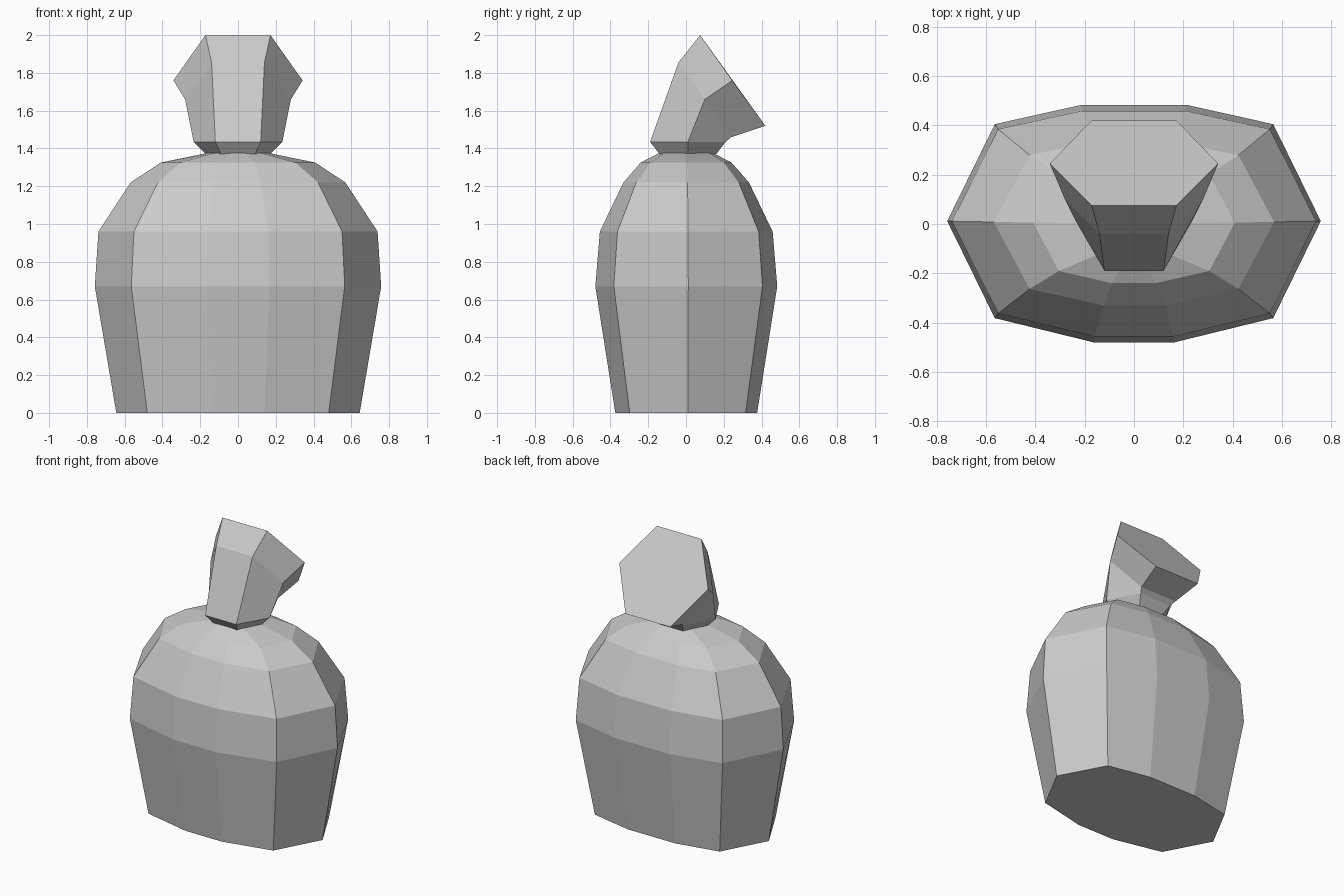
import bpy
import bmesh

default_cube = bpy.data.objects.get("Cube")
if default_cube:
    bpy.data.objects.remove(default_cube, do_unlink=True)


def make_material(name, colour):
    material = bpy.data.materials.new(name)
    material.use_nodes = True
    material.diffuse_color = colour
    material.node_tree.nodes["Principled BSDF"].inputs["Base Color"].default_value = colour
    return material


def mirrored_ring(half):
    """Close a front-to-back half outline by mirroring it across x."""
    return list(half) + [(-x, y, z) for x, y, z in reversed(half)]


def loft(name, rings, material):
    """Bridge equal-sized rings with flat faces and cap both ends."""
    bm = bmesh.new()
    loops = [[bm.verts.new(point) for point in ring] for ring in rings]
    for lower, upper in zip(loops, loops[1:]):
        count = len(lower)
        for i in range(count):
            j = (i + 1) % count
            bm.faces.new((lower[i], lower[j], upper[j], upper[i]))
    bm.faces.new(list(reversed(loops[0])))
    bm.faces.new(loops[-1])
    bmesh.ops.recalc_face_normals(bm, faces=bm.faces[:])
    mesh = bpy.data.meshes.new(name)
    bm.to_mesh(mesh)
    bm.free()
    mesh.materials.append(material)
    obj = bpy.data.objects.new(name, mesh)
    bpy.context.collection.objects.link(obj)
    return obj


grey = make_material("plain grey", (0.6, 0.6, 0.6, 1.0))

# Sack body: one ten-sided outline, scaled at each height
body_outline = [(0.165, -0.48), (0.565, -0.382), (0.758, 0.012),
                (0.565, 0.405), (0.215, 0.483)]
body_levels = [  # height, width scale, depth scale
    (0, 0.85, 0.78), (0.67, 1, 1), (0.96, 0.975, 0.95),
    (1.22, 0.75, 0.69), (1.325, 0.54, 0.5), (1.375, 0.22, 0.3)]
body_rings = [mirrored_ring([(x * wide, y * deep, z) for x, y in body_outline])
              for z, wide, deep in body_levels]
loft("sack_body", body_rings, grey)

# Tied top: six-sided rings flaring upward and tilting back
top_sections = [  # front, side and back points of each ring
    [(0.09, -0.14, 1.37), (0.17, 0.01, 1.37), (0.09, 0.16, 1.37)],
    [(0.12, -0.19, 1.435), (0.235, 0.01, 1.435), (0.12, 0.21, 1.435)],
    [(0.14, -0.04, 1.855), (0.28, 0.1, 1.66), (0.14, 0.24, 1.46)],
    [(0.172, 0.075, 2), (0.342, 0.245, 1.76), (0.172, 0.42, 1.52)]]
loft("tied_top", [mirrored_ring(section) for section in top_sections], grey)
